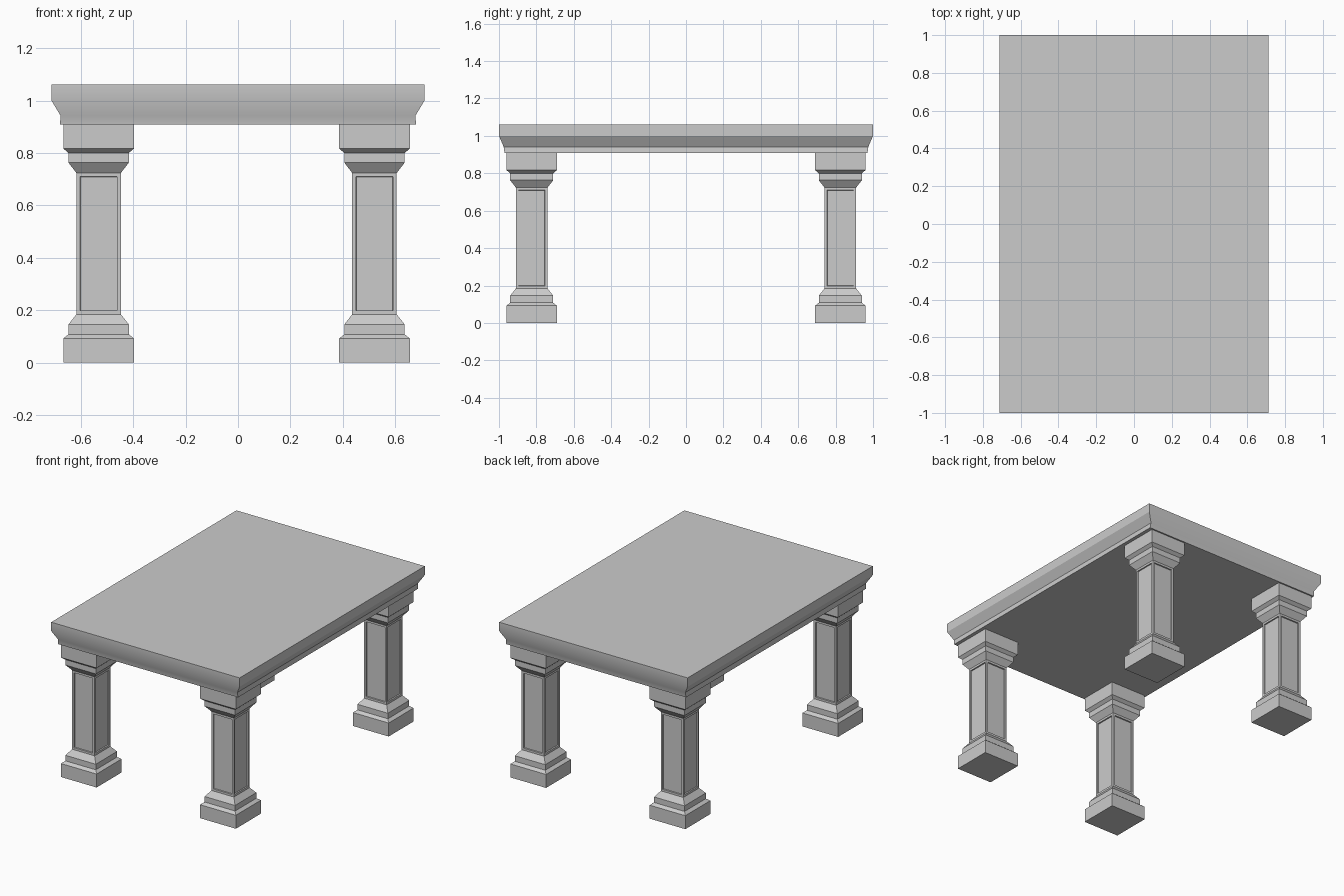
import bpy
import bmesh

cube = bpy.data.objects.get("Cube")
if cube:
    bpy.data.objects.remove(cube, do_unlink=True)

stone = bpy.data.materials.new("grey_stone")
stone.use_nodes = True
GREY = (0.6, 0.6, 0.6, 1)
stone.diffuse_color = GREY
stone.node_tree.nodes["Principled BSDF"].inputs["Base Color"].default_value = GREY


def stack(bm, rings):
    """Join rectangular rings (half x, half y, z) into a closed solid."""
    loops = [[bm.verts.new((sx * hx, sy * hy, z))
              for sx, sy in ((-1, -1), (1, -1), (1, 1), (-1, 1))]
             for hx, hy, z in rings]
    bm.faces.new(loops[0][::-1])
    bm.faces.new(loops[-1])
    for low, high in zip(loops, loops[1:]):
        for i in range(4):
            j = (i + 1) % 4
            bm.faces.new((low[i], low[j], high[j], high[i]))
    bm.normal_update()


def finish(bm, name, location=(0, 0, 0)):
    mesh = bpy.data.meshes.new(name)
    bm.to_mesh(mesh)
    bm.free()
    mesh.materials.append(stone)
    obj = bpy.data.objects.new(name, mesh)
    obj.location = location
    bpy.context.collection.objects.link(obj)


# Table top: moulded slab, softly shaded on the two short ends only
bm = bmesh.new()
stack(bm, [(0.68, 0.97, 0.908), (0.677, 0.975, 0.942),
           (0.712, 1.0, 1.0), (0.712, 1.0, 1.061)])
for face in bm.faces:
    face.smooth = abs(face.normal.y) > 0.5
finish(bm, "table_top")

# Legs: square pillars with stepped base, stepped capital and sunk panels
PLINTH, STEP, SHAFT = 0.135, 0.115, 0.085
PROFILE = [(PLINTH, 0), (PLINTH, 0.092), (STEP, 0.108), (STEP, 0.146),
           (SHAFT, 0.184), (SHAFT, 0.724), (STEP, 0.763), (STEP, 0.8),
           (PLINTH, 0.817), (PLINTH, 0.91)]


def leg(name, x, y):
    bm = bmesh.new()
    stack(bm, [(half, half, z) for half, z in PROFILE])
    sides = [f for f in bm.faces if abs(f.normal.z) < 0.1
             and 0.4 < f.calc_center_median().z < 0.5]
    bmesh.ops.inset_individual(bm, faces=sides, thickness=0.02)
    bmesh.ops.inset_individual(bm, faces=sides, thickness=0.002, depth=-0.008)
    finish(bm, name, (x, y, 0))


for side, x in (("right", -0.532), ("left", 0.521)):
    for end, y in (("front", -0.825), ("back", 0.825)):
        leg(f"{end}_{side}_leg", x, y)
